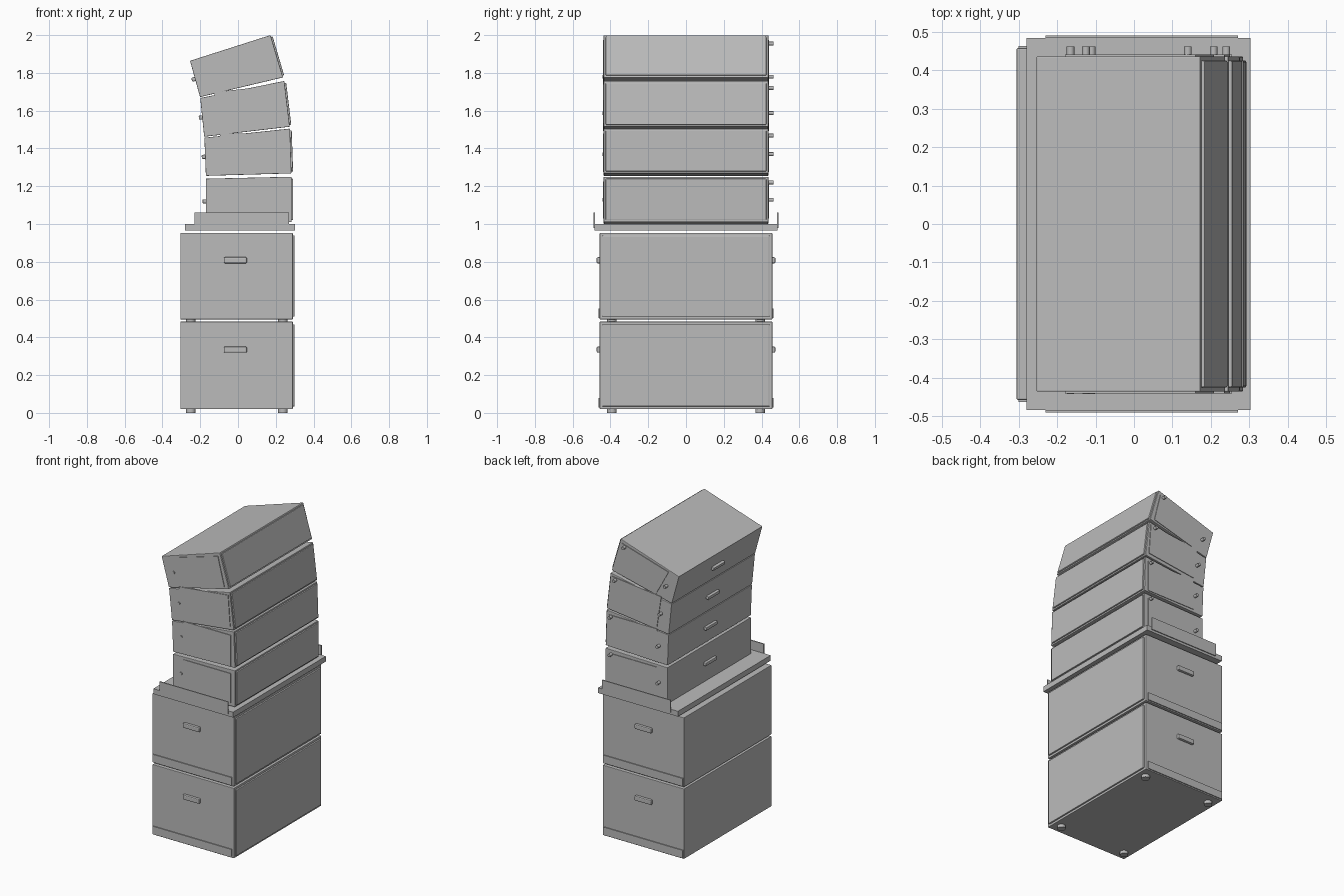
import bpy
import bmesh
from math import radians
from mathutils import Vector

if "Cube" in bpy.data.objects:
    bpy.data.objects.remove(bpy.data.objects["Cube"])

GREY = (0.5, 0.5, 0.5, 1)
grey = bpy.data.materials.new("plain grey")
grey.use_nodes = True
grey.diffuse_color = GREY
grey.node_tree.nodes["Principled BSDF"].inputs["Base Color"].default_value = GREY


def prism(name, outline, y0, y1, bevel=0.0):
    """Extrude an (x, z) outline from y0 to y1."""
    bm = bmesh.new()
    face = bm.faces.new([bm.verts.new((x, y0, z)) for x, z in outline])
    new = bmesh.ops.extrude_face_region(bm, geom=[face])["geom"]
    bmesh.ops.translate(bm, vec=(0, y1 - y0, 0),
                        verts=[v for v in new if isinstance(v, bmesh.types.BMVert)])
    bmesh.ops.recalc_face_normals(bm, faces=bm.faces)
    mesh = bpy.data.meshes.new(name)
    bm.to_mesh(mesh)
    bm.free()
    mesh.materials.append(grey)
    ob = bpy.data.objects.new(name, mesh)
    bpy.context.collection.objects.link(ob)
    if bevel:
        mod = ob.modifiers.new("edge", "BEVEL")
        mod.width, mod.segments = bevel, 2
    return ob


def box(name, x, y, z, bevel=0.0):
    outline = [(x[0], z[0]), (x[1], z[0]), (x[1], z[1]), (x[0], z[1])]
    return prism(name, outline, y[0], y[1], bevel)


def disc(name, centre, radius, depth, axis):
    rot = (radians(90), 0, 0) if axis == "Y" else (0, 0, 0)
    bpy.ops.mesh.primitive_cylinder_add(vertices=16, radius=radius, depth=depth,
                                        location=centre, rotation=rot)
    ob = bpy.context.object
    ob.name = name
    ob.data.materials.append(grey)
    bpy.ops.object.shade_smooth_by_angle()


# Bass cabinets: body, grille, side handles, skid plates and feet
for label, z0, z1, handle_z in (("lower", 0.02, 0.483, 0.335), ("upper", 0.495, 0.953, 0.808)):
    box(label + "_bass_body", (-0.305, 0.29), (-0.457, 0.457), (z0, z1), 0.003)
    box(label + "_bass_grille", (0.28, 0.3), (-0.442, 0.442), (z0 + 0.014, z1 - 0.014), 0.004)
    for s in (-1, 1):
        box(label + "_bass_handle", (-0.075, 0.047), sorted((s * 0.45, s * 0.473)),
            (handle_z - 0.016, handle_z + 0.016), 0.006)
        box(label + "_bass_skid_plate", (-0.3, 0.275), sorted((s * 0.45, s * 0.463)),
            (z0 + 0.008, z0 + 0.058))
        for x in (-0.25, 0.238):
            disc(label + "_bass_foot", (x, s * 0.392, z0 - 0.008), 0.025, 0.024, "Z")

# Support frame with upright side flanges
box("support_frame", (-0.28, 0.303), (-0.484, 0.484), (0.965, 1.0))
for s in (-1, 1):
    box("frame_flange", (-0.23, 0.27), sorted((s * 0.483, s * 0.49)), (0.98, 1.062))

# Curved stack: body outline (back bottom, front bottom, front top, back top),
# side panel outline in the same order, front knob, rear knob
STACK = [
    ([(-0.17, 1.0), (0.283, 1.01), (0.283, 1.25), (-0.17, 1.24)],
     [(-0.095, 1.03), (0.255, 1.03), (0.255, 1.225), (-0.095, 1.225)],
     (0.24, 1.22), (-0.11, 1.128)),
    ([(-0.17, 1.255), (0.283, 1.268), (0.275, 1.505), (-0.178, 1.457)],
     [(-0.095, 1.275), (0.255, 1.275), (0.255, 1.478), (-0.095, 1.478)],
     (0.24, 1.468), (-0.11, 1.37)),
    ([(-0.179, 1.462), (0.274, 1.515), (0.245, 1.757), (-0.2, 1.667)],
     [(-0.095, 1.492), (0.25, 1.535), (0.235, 1.738), (-0.126, 1.698)],
     (0.207, 1.72), (-0.125, 1.587)),
    ([(-0.201, 1.672), (0.238, 1.776), (0.172, 2.0), (-0.254, 1.864)],
     [(-0.085, 1.703), (0.208, 1.783), (0.16, 1.975), (-0.18, 1.875)],
     (0.14, 1.955), (-0.165, 1.78)),
]
for i, (body, panel, front_knob, rear_knob) in enumerate(STACK, 1):
    name = "array_%d_" % i
    prism(name + "body", body, -0.436, 0.436, 0.003)

    # Grille slab standing just proud of the sloping front
    bottom, top = Vector(body[1]), Vector(body[2])
    up = (top - bottom).normalized()
    out = Vector((up.y, -up.x))
    lo, hi = bottom + up * 0.01, top - up * 0.01
    prism(name + "grille", [lo - out * 0.01, lo + out * 0.009, hi + out * 0.009, hi - out * 0.01],
          -0.425, 0.425, 0.004)

    # Handle across the middle of the back
    bottom, top = Vector(body[0]), Vector(body[3])
    up = (top - bottom).normalized()
    out = Vector((-up.y, up.x))
    mid = (bottom + top) / 2
    prism(name + "back_handle",
          [mid + up * u + out * o for u, o in ((-.011, -.01), (.011, -.01), (.011, .018), (-.011, .018))],
          -0.06, 0.06, 0.005)

    # Side panels, knobs on one side and flat studs on the other
    for s in (-1, 1):
        y0, y1 = sorted((s * 0.43, s * 0.44))
        prism(name + "side_panel", panel, y0, y1)
    for x, z in (front_knob, rear_knob):
        disc(name + "knob", (x, 0.447, z), 0.01, 0.03, "Y")
    disc(name + "stud", (rear_knob[0], -0.437, rear_knob[1]), 0.009, 0.01, "Y")
